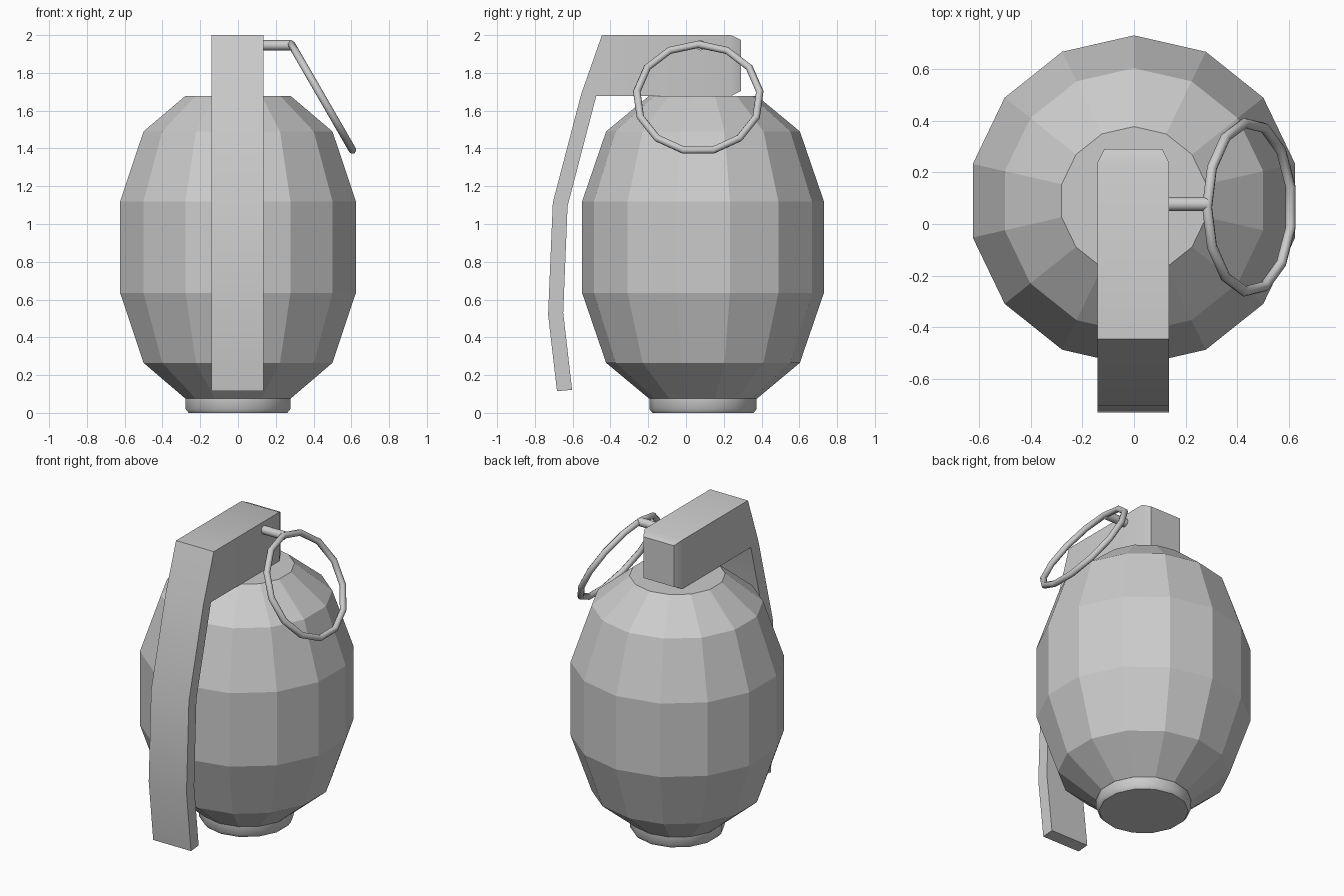
import bpy, bmesh
from math import sin, cos, pi, radians

if "Cube" in bpy.data.objects:
    bpy.data.objects.remove(bpy.data.objects["Cube"])


def loft(name, rings, smooth_angle=None):
    """Skin a list of equal-sized point rings and cap both ends."""
    bm = bmesh.new()
    rows = [[bm.verts.new(p) for p in ring] for ring in rings]
    n = len(rows[0])
    for a, b in zip(rows, rows[1:]):
        for i in range(n):
            j = (i + 1) % n
            bm.faces.new((a[i], a[j], b[j], b[i]))
    bm.faces.new(rows[0])
    bm.faces.new(rows[-1])
    bmesh.ops.recalc_face_normals(bm, faces=bm.faces)
    mesh = bpy.data.meshes.new(name)
    bm.to_mesh(mesh)
    bm.free()
    obj = bpy.data.objects.new(name, mesh)
    bpy.context.collection.objects.link(obj)
    if smooth_angle:
        smooth(obj, smooth_angle)
    return obj


def smooth(obj, angle):
    bpy.ops.object.select_all(action='DESELECT')
    obj.select_set(True)
    bpy.context.view_layer.objects.active = obj
    bpy.ops.object.shade_smooth_by_angle(angle=radians(angle))


def circle(r, z, n=14, cy=0.09):
    return [(r * sin(2 * pi * i / n), cy + r * cos(2 * pi * i / n), z) for i in range(n)]


def section(outer, inner, w=0.138, cx=-0.003):
    (y0, z0), (y1, z1) = outer, inner
    return [(cx - w, y0, z0), (cx + w, y0, z0), (cx + w, y1, z1), (cx - w, y1, z1)]


# Faceted barrel-shaped body
loft("body", [circle(r, z) for r, z in (
    (0.285, 0.075), (0.513, 0.265), (0.64, 0.635),
    (0.64, 1.12), (0.513, 1.49), (0.287, 1.677))])

# Short round foot under the body
loft("base_plug", [circle(r, z) for r, z in (
    (0.268, 0.0), (0.284, 0.02), (0.284, 0.08))], 40)

# Head block and the bent lever hanging from it, tip to back end
loft("lever", [
    section((-0.683, 0.115), (-0.603, 0.122)),
    section((-0.73, 0.52), (-0.65, 0.53)),
    section((-0.705, 1.114), (-0.627, 1.095)),
    section((-0.555, 1.687), (-0.475, 1.678)),
    section((-0.445, 2.0), (-0.44, 1.678)),
    section((0.238, 2.0), (0.238, 1.678)),
    section((0.29, 1.975), (0.29, 1.703), 0.112)], 30)

# Pin sticking out of the head
bpy.ops.mesh.primitive_cylinder_add(vertices=12, radius=0.027, depth=0.19,
                                    location=(0.19, 0.077, 1.946), rotation=(0, pi / 2, 0))
pin = bpy.context.object
pin.name = "pin"
smooth(pin, 35)

# Tilted pull ring
bpy.ops.mesh.primitive_torus_add(major_segments=13, minor_segments=8,
                                 major_radius=0.328, minor_radius=0.02,
                                 location=(0.447, 0.065, 1.667),
                                 rotation=(0, radians(-120), 0))
ring = bpy.context.object
ring.name = "pull_ring"
smooth(ring, 60)
